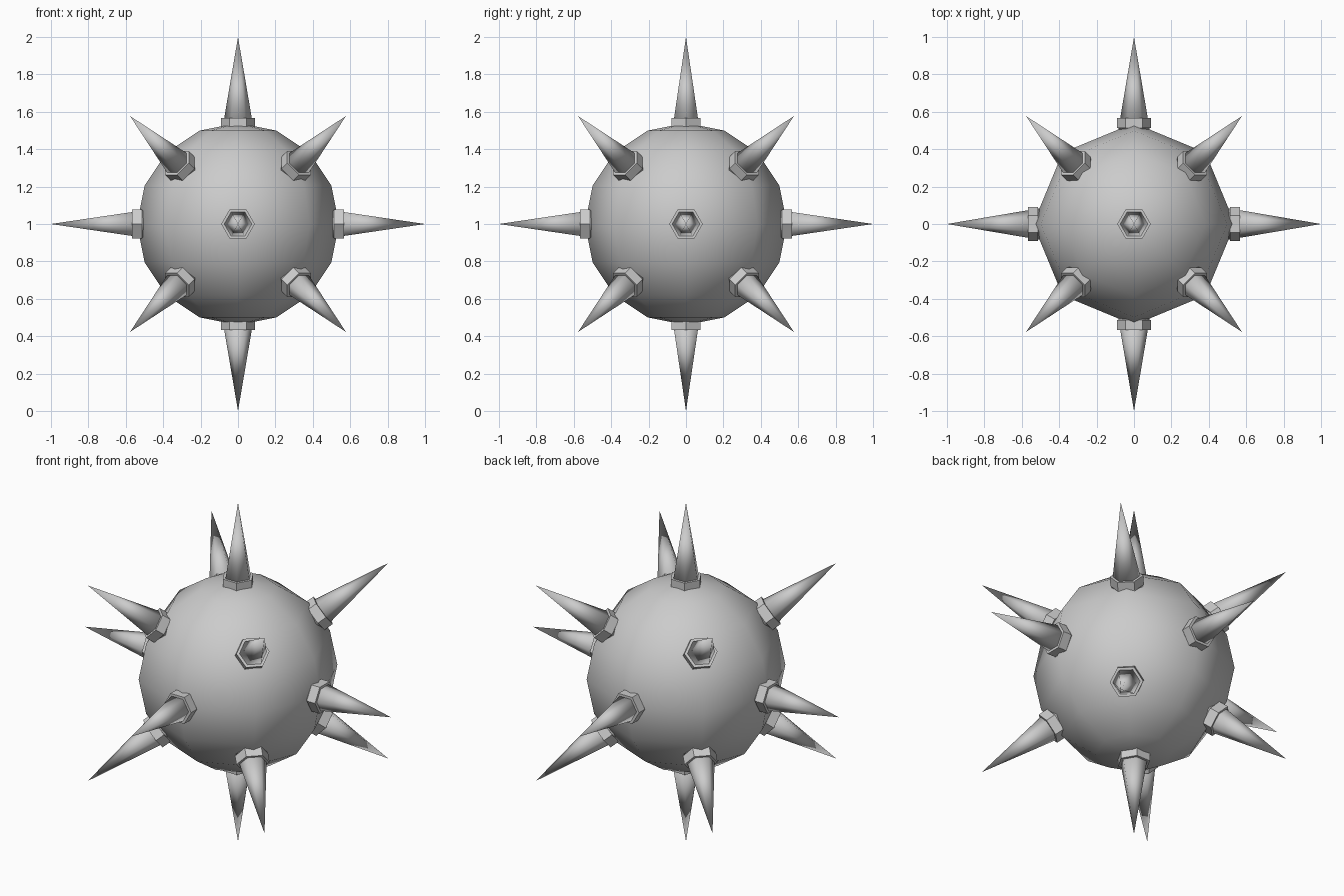
import bpy
import math
from mathutils import Matrix, Vector

cube = bpy.data.objects.get("Cube")
if cube:
    bpy.data.objects.remove(cube, do_unlink=True)

CENTRE = Vector((0, 0, 1))

iron = bpy.data.materials.new("grey_iron")
iron.use_nodes = True
GREY = (0.6, 0.6, 0.6, 1)
iron.diffuse_color = GREY
iron.node_tree.nodes["Principled BSDF"].inputs["Base Color"].default_value = GREY


def finish(name, smooth):
    obj = bpy.context.object
    obj.name = name
    obj.data.materials.append(iron)
    if smooth:
        bpy.ops.object.shade_smooth()
    return obj


def hex_cone(name, turn, bottom, top, r_bottom, r_top, smooth):
    """Six-sided cone or prism reaching from bottom to top along the turned axis."""
    bpy.ops.mesh.primitive_cone_add(vertices=6, radius1=r_bottom, radius2=r_top,
                                    depth=top - bottom, end_fill_type='NGON')
    obj = finish(name, smooth)
    # put two corners on the local x axis, then slide out and aim
    obj.data.transform(Matrix.Rotation(math.radians(30), 4, 'Z'))
    obj.data.transform(Matrix.Translation((0, 0, (bottom + top) / 2)))
    obj.matrix_world = Matrix.Translation(CENTRE) @ turn
    return obj


# Round body
bpy.ops.mesh.primitive_uv_sphere_add(segments=8, ring_count=8, radius=0.54,
                                     location=CENTRE)
finish("ball", True)

# Spike directions: six along the axes, eight towards the cube corners
steps = (-1, 0, 1)
directions = [Vector((x, y, z)) for x in steps for y in steps for z in steps
              if abs(x) + abs(y) + abs(z) in (1, 3)]

for i, d in enumerate(directions, 1):
    tilt = math.acos(d.normalized().z)
    heading = math.atan2(d.x, -d.y) if d.xy.length else 0
    turn = Matrix.Rotation(heading, 4, 'Z') @ Matrix.Rotation(tilt, 4, 'X')
    hex_cone(f"collar_{i}", turn, 0.512, 0.566, 0.09, 0.09, False)
    hex_cone(f"spike_{i}", turn, 0.50, 1.0, 0.085, 0, True)
